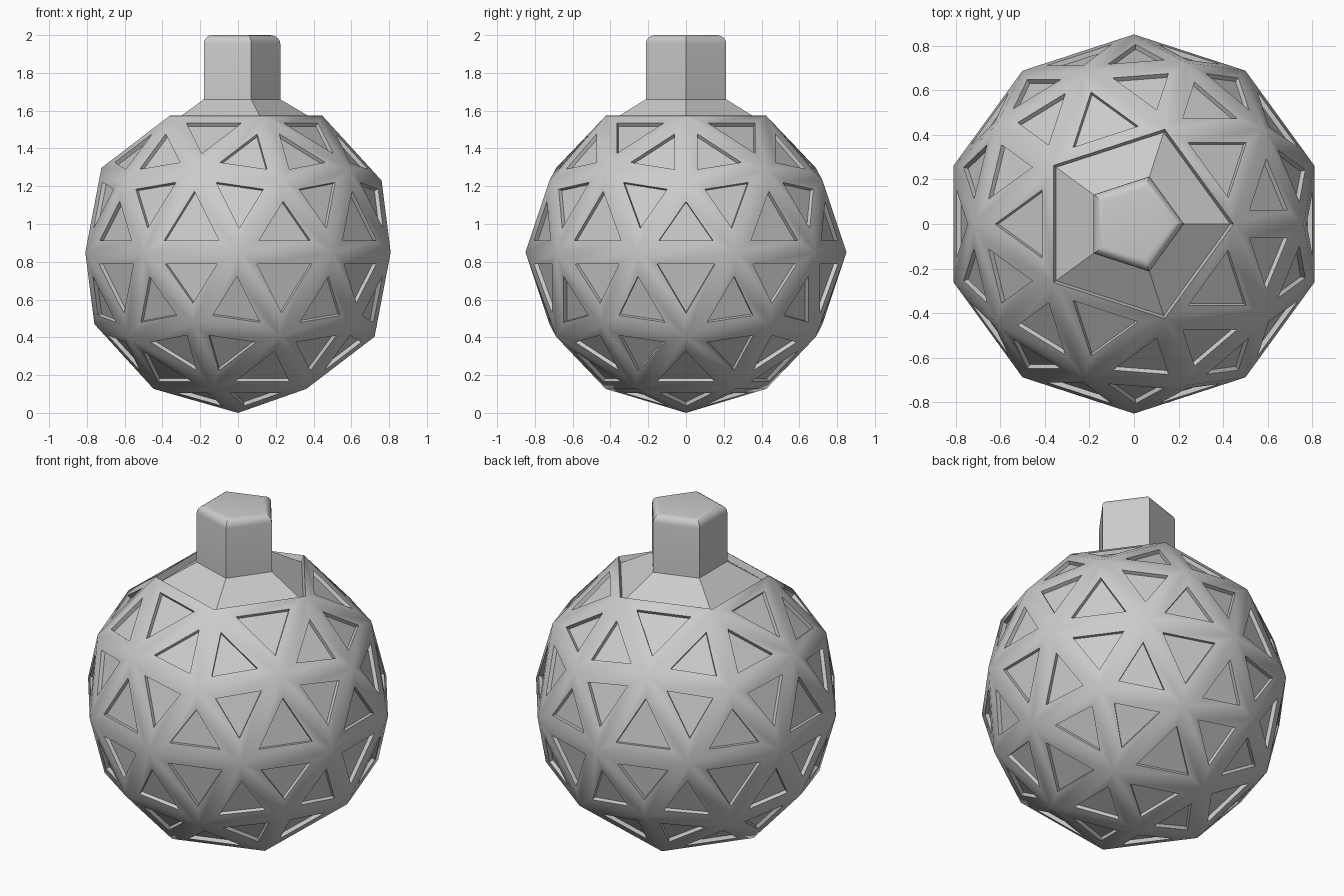
import bpy, bmesh
from math import cos, sin, tau

if "Cube" in bpy.data.objects:
    bpy.data.objects.remove(bpy.data.objects["Cube"])

R = 0.85


def make_object(bm, name):
    bmesh.ops.recalc_face_normals(bm, faces=bm.faces)
    mesh = bpy.data.meshes.new(name)
    bm.to_mesh(mesh)
    bm.free()
    obj = bpy.data.objects.new(name, mesh)
    bpy.context.collection.objects.link(obj)
    bpy.ops.object.select_all(action='DESELECT')
    obj.select_set(True)
    bpy.context.view_layer.objects.active = obj
    bpy.ops.object.shade_smooth_by_angle(angle=0.52)
    return obj


# Faceted ball, open at the top, with a sunken panel in every triangle
bm = bmesh.new()
bmesh.ops.create_icosphere(bm, subdivisions=2, radius=R)
bmesh.ops.translate(bm, verts=bm.verts, vec=(0, 0, R))
pole = max(bm.verts, key=lambda v: v.co.z)
bmesh.ops.delete(bm, geom=[pole], context='VERTS')
panels = bm.faces[:]
bmesh.ops.inset_individual(bm, faces=panels, thickness=0.063, use_even_offset=True)
bmesh.ops.inset_individual(bm, faces=panels, thickness=0.001, depth=-0.022,
                           use_even_offset=True)
make_object(bm, "faceted_ball")

# Pentagonal neck: sunken lip, sloped shoulder, upright stem with rounded top
bm = bmesh.new()
profile = [(R * 0.5257, R * 1.8507), (0.432, 1.537), (0.224, 1.66), (0.224, 2.0)]
rings = [[bm.verts.new((r * cos(tau * i / 5), r * sin(tau * i / 5), z))
          for i in range(5)] for r, z in profile]
for a, b in zip(rings, rings[1:]):
    for i in range(5):
        j = (i + 1) % 5
        bm.faces.new((a[i], a[j], b[j], b[i]))
top = bm.faces.new(rings[-1])
bmesh.ops.bevel(bm, geom=list(top.edges), offset=0.045, segments=5,
                profile=0.5, affect='EDGES')
make_object(bm, "pentagonal_neck")
